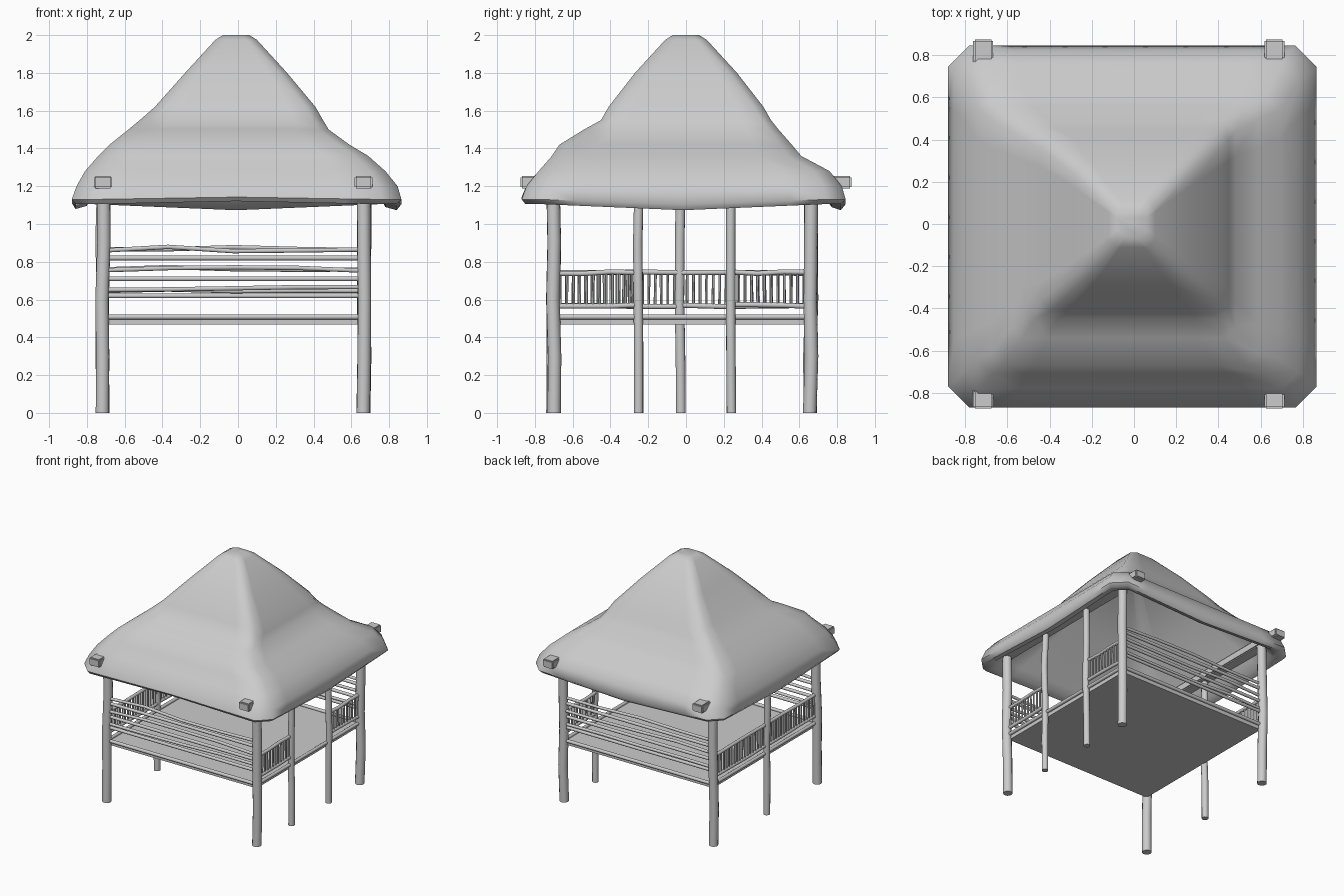
import bpy, bmesh, random
from mathutils import Vector

if "Cube" in bpy.data.objects:
    bpy.data.objects.remove(bpy.data.objects["Cube"])

random.seed(4)
XL, XR, YF, YB = -0.715, 0.665, -0.70, 0.66   # post lines


def finish(bm, name, angle=0.8):
    bmesh.ops.recalc_face_normals(bm, faces=bm.faces)
    me = bpy.data.meshes.new(name)
    bm.to_mesh(me)
    bm.free()
    ob = bpy.data.objects.new(name, me)
    bpy.context.collection.objects.link(ob)
    bpy.ops.object.select_all(action='DESELECT')
    ob.select_set(True)
    bpy.context.view_layer.objects.active = ob
    bpy.ops.object.shade_smooth_by_angle(angle=angle)
    return ob


def skin(bm, rings):
    loops = [[bm.verts.new(p) for p in r] for r in rings]
    n = len(loops[0])
    for a, b in zip(loops, loops[1:]):
        for i in range(n):
            bm.faces.new((a[i], a[(i + 1) % n], b[(i + 1) % n], b[i]))
    bm.faces.new(loops[0])
    bm.faces.new(loops[-1])


def pole(bm, pts, r, sides=10):
    # round stick through points, rings square to its overall direction
    from math import cos, sin, tau
    pts = [Vector(p) for p in pts]
    q = (pts[-1] - pts[0]).to_track_quat('Z', 'Y')
    skin(bm, [[p + q @ Vector((r * cos(tau * i / sides), r * sin(tau * i / sides), 0))
               for i in range(sides)] for p in pts])


def box(bm, lo, hi):
    lo, hi = Vector(lo), Vector(hi)
    ret = bmesh.ops.create_cube(bm, size=1)
    for v in ret['verts']:
        v.co = Vector(((lo[i] + hi[i]) / 2 + v.co[i] * (hi[i] - lo[i]) for i in range(3)))


def wob(a):
    return random.uniform(-a, a)


# thatched roof: chamfered square rings down the outside, round the eave, up the inside
def ring(z, xn, xp, yn, yp, c, sag=0.0, n=8):
    pts = []
    corners = [((-xn + c, -yn), (xp - c, -yn), 0.5), ((xp, -yn + c), (xp, yp - c), -1),
               ((xp - c, yp), (-xn + c, yp), -1), ((-xn, yp - c), (-xn, -yn + c), -0.8)]
    for a, b, k in corners:
        for i in range(n + 1):
            t = i / n
            s = 1 - abs(2 * t - 1)
            pts.append((a[0] + (b[0] - a[0]) * t, a[1] + (b[1] - a[1]) * t, z + sag * k * s))
    return pts


outer = [(2.0, .08, .06, .07, .07, .03), (1.975, .12, .10, .11, .11, .035),
         (1.80, .28, .26, .27, .27, .04), (1.62, .44, .41, .41, .41, .05),
         (1.55, .52, .45, .45, .45, .05), (1.50, .58, .48, .54, .49, .05),
         (1.42, .68, .59, .67, .56, .06), (1.36, .74, .69, .71, .61, .07),
         (1.28, .81, .78, .78, .76, .08), (1.20, .855, .845, .845, .825, .10),
         (1.13, .88, .865, .87, .845, .10)]
inner = [(1.105, .86, .84, .85, .82, .09), (1.12, .80, .78, .79, .77, .08),
         (1.18, .76, .74, .75, .72, .08), (1.50, .46, .42, .43, .42, .05),
         (1.90, .06, .05, .06, .06, .02)]
bm = bmesh.new()
sags = [0] * 9 + [.008, .025, .032, .03, .01, 0, 0]
skin(bm, [ring(*r, sag=s) for r, s in zip(outer + inner, sags)])
finish(bm, "thatched_roof", 1.0)

# beams whose ends poke out below the thatch
for side, x in (("left", XL), ("right", XR)):
    bm = bmesh.new()
    box(bm, (x - .047, -.875, 1.187), (x + .047, .875, 1.253))
    bmesh.ops.bevel(bm, geom=bm.edges[:], offset=.008, segments=2, affect='EDGES')
    finish(bm, side + "_roof_beam")

# posts
posts = [("corner_post", x, y, .036) for x in (XL, XR) for y in (YF, YB)]
posts += [("right_mid_post", .67, -.25, .025), ("right_mid_post", .67, .24, .025),
          ("left_mid_post", -.725, -.03, .026)]
for name, x, y, r in posts:
    bm = bmesh.new()
    pole(bm, [(x + wob(.006), y + wob(.006), z) for z in (0, .3, .6, .9, 1.2)], r, 12)
    finish(bm, name)

# floor deck and its edge poles
bm = bmesh.new()
box(bm, (XL + .01, YF + .01, .468), (XR - .01, YB - .01, .502))
finish(bm, "floor")
bm = bmesh.new()
for y in (YF, YB):
    pole(bm, [(XL, y, .508), (XR, y, .508)], .014)
for x in (XL, XR):
    pole(bm, [(x, YF, .508), (x, YB, .508)], .014)
finish(bm, "floor_edge_poles")

# front and back fences of crooked horizontal sticks
for name, y in (("front_fence", YF), ("back_fence", YB)):
    bm = bmesh.new()
    for z in (.62, .71, .82):
        pole(bm, [(XL, y, z), (XR, y, z)], .013)
    for z in (.655, .76, .868):
        pole(bm, [(XL + (XR - XL) * t / 4, y + wob(.006), z + wob(.012)) for t in range(5)], .012)
    finish(bm, name)

# side balustrades, right one has a doorway gap
spans = [("right_front_balustrade", .665, YF, -.25), ("right_back_balustrade", .665, .24, YB),
         ("left_front_balustrade", XL, YF, -.03), ("left_back_balustrade", XL, -.03, YB)]
for name, x, a, b in spans:
    bm = bmesh.new()
    for z in (.568, .742):
        pole(bm, [(x, a + (b - a) * t / 3, z + wob(.005)) for t in range(4)], .014)
    n = round((b - a) / .034)
    for i in range(1, n):
        y = a + (b - a) * i / n
        pole(bm, [(x, y, .565), (x + wob(.003), y + wob(.003), .745)], .0075, 6)
    finish(bm, name)
